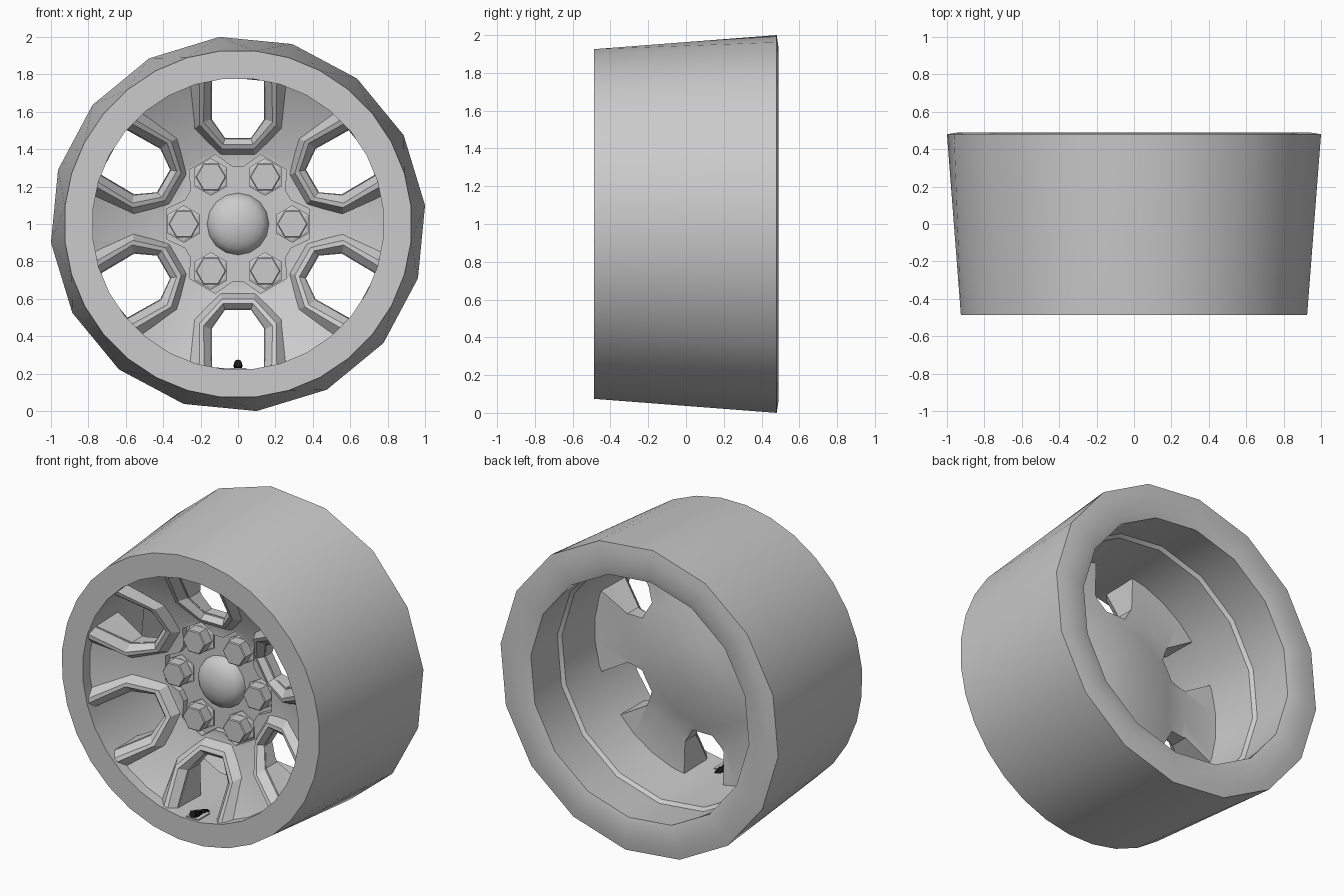
import bpy, bmesh
from math import sin, cos, pi, radians
from mathutils import Matrix, Vector

if "Cube" in bpy.data.objects:
    bpy.data.objects.remove(bpy.data.objects["Cube"])

CENTRE = Vector((0, 0, 1))
SIX = [radians(60 * k) for k in range(6)]


def polar(r, a, y):
    return Vector((r * cos(a), y, r * sin(a)))


def finish(name, bm, smooth=30):
    bmesh.ops.remove_doubles(bm, verts=bm.verts, dist=1e-5)
    bmesh.ops.recalc_face_normals(bm, faces=bm.faces)
    me = bpy.data.meshes.new(name)
    bm.to_mesh(me)
    bm.free()
    ob = bpy.data.objects.new(name, me)
    ob.location = CENTRE
    bpy.context.collection.objects.link(ob)
    bpy.ops.object.select_all(action='DESELECT')
    ob.select_set(True)
    bpy.context.view_layer.objects.active = ob
    if smooth:
        bpy.ops.object.shade_smooth_by_angle(angle=radians(smooth))
    return ob


def strip(bm, a, b, closed=True):
    n = len(a)
    for i in range(n if closed else n - 1):
        j = (i + 1) % n
        bm.faces.new((a[i], a[j], b[j], b[i]))


def loft(bm, loops, closed=True, cap=False):
    vs = [[bm.verts.new(p) for p in lp] for lp in loops]
    for a, b in zip(vs, vs[1:]):
        strip(bm, a, b, closed)
    if cap:
        bm.faces.new(vs[0])
        bm.faces.new(vs[-1])
    return vs


def circle(n, r, y, off=0.0, at=Vector((0, 0, 0))):
    return [at + polar(r, off + 2 * pi * i / n, y) for i in range(n)]


def stitch(bm, fine, coarse):
    # join a 32-sided ring to a 16-sided one
    n = len(coarse)
    for k in range(n):
        a, b, c = fine[2 * k], fine[2 * k + 1], fine[(2 * k + 2) % (2 * n)]
        d, e = coarse[k], coarse[(k + 1) % n]
        for f in ((a, b, d), (b, e, d), (b, c, e)):
            bm.faces.new(f)


# Barrel: fine front ring, coarse rear lip
OFF = radians(5.7)
bm = bmesh.new()
front = loft(bm, [circle(32, r, y, OFF) for r, y in
                  [(.93, -.487), (.78, -.487), (.785, -.12)]])
rear = loft(bm, [circle(16, r, y, OFF) for r, y in
                 [(.80, .14), (.82, .16), (.79, .475), (.84, .488), (.94, .49), (1.005, .48)]])
stitch(bm, front[-1], rear[0])
stitch(bm, front[0], rear[-1])
finish("rim_barrel", bm, 40)


def cone_y(r):
    # dished front of the spokes: deep at the hub, flush at the ring
    return -.20 - max(0, r - .40) * .56


# U-shaped outline around a window pointing along angle ang
def u_path(ang, half, y, hub, knee, tip, knee_half=None, end=.785, cone=False):
    k = knee_half or half
    pts = [(end, -half), (knee, -k), (hub, -tip), (hub, tip), (knee, k), (end, half)]
    u, v = Vector((cos(ang), 0, sin(ang))), Vector((-sin(ang), 0, cos(ang)))
    out = []
    for r, t in pts:
        s = min(1, .785 / (r * r + t * t) ** .5)    # stay inside the barrel
        r, t = (r * s, t * s) if end < .8 else (r, t)
        depth = y + (cone_y((r * r + t * t) ** .5) if cone else 0)
        out.append(u * r + v * t + Vector((0, depth, 0)))
    return out


# Spoke disc with windows and bolt pocket cut out
bm = bmesh.new()
profile = [(.001, -.20), (.40, -.20), (.785, cone_y(.785)), (.785, -.18),
           (.55, -.19), (.40, -.15), (.15, -.09), (.001, -.09)]
loft(bm, [circle(32, r, y, OFF) for r, y in profile], cap=True)
disc = finish("spoke_disc", bm)

bm = bmesh.new()
for a in SIX:
    loft(bm, [u_path(a + pi / 6, .14, y, .46, .56, .07, end=.9) for y in (-.6, .4)], cap=True)
windows = finish("window_cutter", bm, 0)
bm = bmesh.new()
flower = [(.31, -24), (.39, -12), (.39, 12), (.31, 24)]
loft(bm, [[polar(r, a + radians(d), y) for a in SIX for r, d in flower]
          for y in (-.6, -.16)], cap=True)
pocket = finish("pocket_cutter", bm, 0)

bpy.ops.object.select_all(action='DESELECT')
disc.select_set(True)
bpy.context.view_layer.objects.active = disc
for cutter in (windows, pocket):
    cutter.hide_render = True
    mod = disc.modifiers.new("cut", 'BOOLEAN')
    mod.operation = 'DIFFERENCE'
    mod.solver = 'EXACT'
    mod.object = cutter
    bpy.ops.object.modifier_apply(modifier=mod.name)
    bpy.data.objects.remove(cutter)
bpy.ops.object.shade_smooth_by_angle(angle=radians(30))

# Raised lips around the windows
bm = bmesh.new()
for a in SIX:
    b = a + pi / 6
    loft(bm, [u_path(b, .275, .005, .37, .51, .09, .235, cone=True),
              u_path(b, .215, -.055, .40, .53, .085, .205, cone=True),
              u_path(b, .185, -.055, .425, .545, .08, cone=True),
              u_path(b, .145, -.01, .455, .56, .07, cone=True),
              u_path(b, .14, -.19, .46, .56, .07)], closed=False)
finish("window_lips", bm, 0)

# Hex bolts on hex seats
bm = bmesh.new()
for a in SIX:
    c = polar(.29, a, 0)
    loft(bm, [circle(6, r, y, a + pi / 6, c) for r, y in
              [(.10, -.15), (.10, -.17), (.085, -.175)]], cap=True)
    loft(bm, [circle(6, r, y, 0, c) for r, y in
              [(.082, -.15), (.082, -.245), (.076, -.25)]], cap=True)
finish("wheel_bolts", bm, 0)

# Domed centre cap
bm = bmesh.new()
loft(bm, [circle(16, .165 * cos(t) + .0005, -.16 - .09 * sin(t))
          for t in [i * pi / 10 for i in range(6)]], cap=True)
finish("centre_cap", bm, 50)

# Valve stem and its seat
black = bpy.data.materials.new("black_rubber")
black.diffuse_color = (.01, .01, .01, 1)
black.use_nodes = True
black.node_tree.nodes["Principled BSDF"].inputs["Base Color"].default_value = black.diffuse_color
start, tip = Vector((0, -.32, -.80)), Vector((0, -.47, -.745))
axis = tip - start
turn = axis.to_track_quat('Z', 'Y').to_matrix()
bm = bmesh.new()
stages = [(.028, 0), (.028, .35), (.018, .4), (.018, .65), (.024, .68), (.022, 1)]
loft(bm, [[start + axis * t + turn @ Vector((r * cos(q), r * sin(q), 0))
           for q in [i * pi / 4 for i in range(8)]] for r, t in stages], cap=True)
finish("valve_stem", bm).data.materials.append(black)
bm = bmesh.new()
bmesh.ops.create_cube(bm, size=1, matrix=Matrix.Translation((0, -.41, -.785)) @ Matrix.Diagonal((.09, .12, .03, 1)))
finish("valve_seat", bm, 0)
